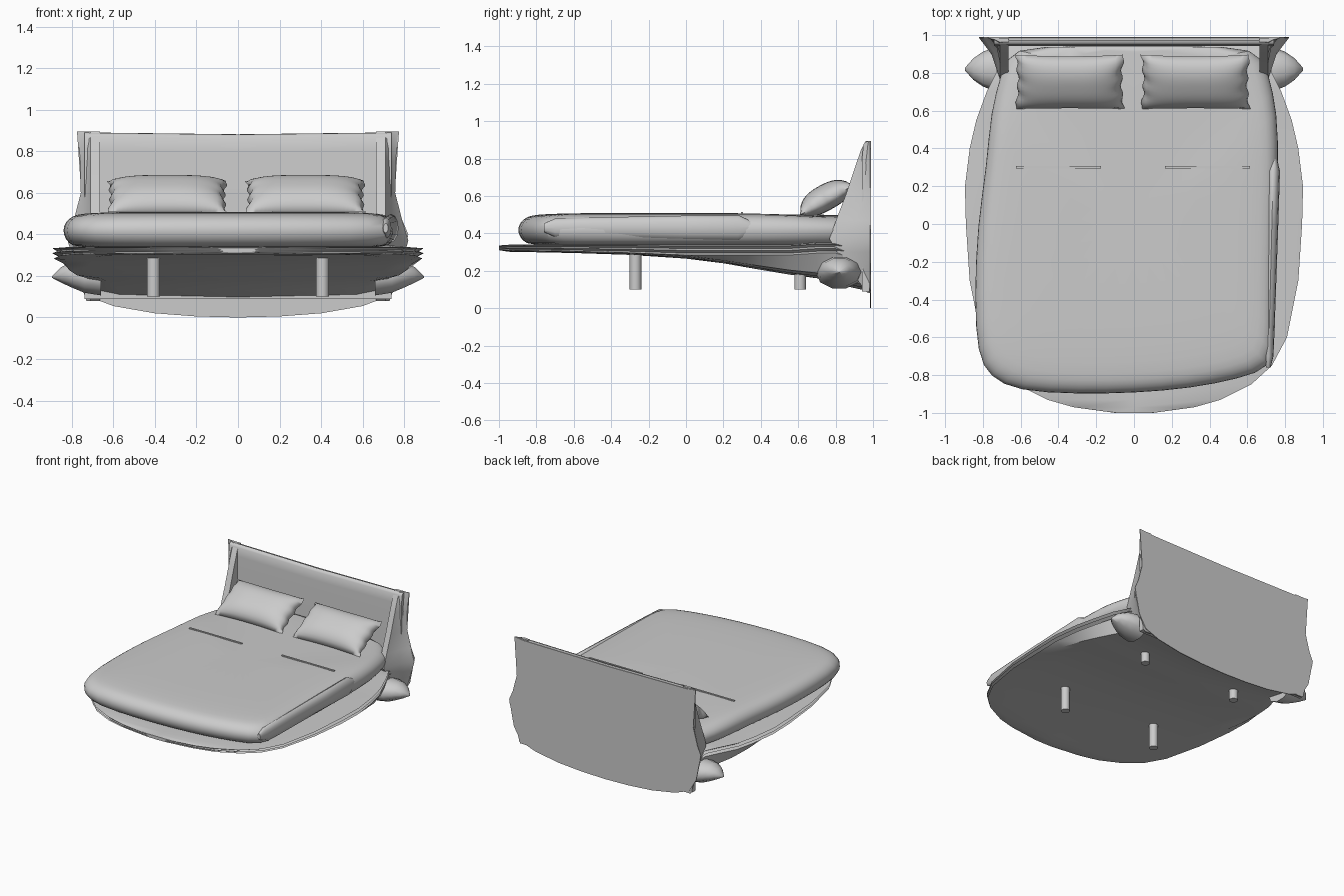
import bpy, bmesh, math
from mathutils import Vector

cube = bpy.data.objects.get("Cube")
if cube:
    bpy.data.objects.remove(cube, do_unlink=True)

grey = bpy.data.materials.new("light grey")
grey.use_nodes = True
grey.diffuse_color = (0.6, 0.6, 0.6, 1)
grey.node_tree.nodes["Principled BSDF"].inputs["Base Color"].default_value = grey.diffuse_color


def finish(name, bm, angle=40, subdivide=0):
    """Turn a bmesh into a shaded object."""
    bmesh.ops.recalc_face_normals(bm, faces=bm.faces)
    mesh = bpy.data.meshes.new(name)
    bm.to_mesh(mesh)
    bm.free()
    obj = bpy.data.objects.new(name, mesh)
    bpy.context.collection.objects.link(obj)
    mesh.materials.append(grey)
    if subdivide:
        mod = obj.modifiers.new("soften", "SUBSURF")
        mod.levels = mod.render_levels = subdivide
    bpy.ops.object.select_all(action="DESELECT")
    obj.select_set(True)
    bpy.context.view_layer.objects.active = obj
    bpy.ops.object.shade_smooth_by_angle(angle=math.radians(angle))
    return obj


def loft(name, rings, angle=40, subdivide=0):
    """Skin closed rings of equal length and cap both ends."""
    bm = bmesh.new()
    rows = [[bm.verts.new(p) for p in ring] for ring in rings]
    n = len(rows[0])
    for a, b in zip(rows, rows[1:]):
        for i in range(n):
            j = (i + 1) % n
            bm.faces.new((a[i], a[j], b[j], b[i]))
    bm.faces.new(rows[0])
    bm.faces.new(rows[-1])
    return finish(name, bm, angle, subdivide)


def mirrored(points):
    """Close a right-hand outline with its left-hand mirror image."""
    return points + [(-x, z) for x, z in reversed(points) if x > 0]


# Draped base: y, half width, top height, bottom height
stations = [(-1, .1, .335, .31), (-.97, .32, .338, .305), (-.93, .46, .34, .3),
            (-.85, .62, .34, .3), (-.75, .73, .34, .298), (-.6, .81, .34, .295),
            (-.3, .87, .34, .285), (0, .89, .34, .265), (.2, .895, .34, .24),
            (.4, .87, .34, .205), (.55, .835, .34, .18), (.7, .78, .35, .16),
            (.8, .73, .35, .13), (.98, .71, .3, .09)]
rings = []
for y, w, top, bottom in stations:
    h = top - bottom
    rim = min(h, .07)
    half = [(0, top), (w * .9, top), (w, top - rim * .1), (w - .025, top - rim * .3),
            (w, top - rim * .45), (w - .03, top - rim * .65), (w - .008, top - rim * .8),
            (w * .93, top - h * .85), (w * .8, bottom + h * .06), (0, bottom)]
    rings.append([(x, y, z) for x, z in mirrored(half)])
loft("draped_base", rings, 30)

# Mattress with duvet, pulled inward along its left front side
outline = [(-.66, .94), (-.7, .8), (-.76, .6), (-.78, .3), (-.83, 0), (-.845, -.4),
           (-.83, -.69), (-.765, -.81), (-.62, -.885), (-.3, -.9), (0, -.895),
           (.3, -.87), (.55, -.82), (.74, -.76), (.745, -.6), (.75, -.2), (.765, .3),
           (.76, .6), (.71, .8), (.66, .94), (.3, .94), (-.3, .94)]
levels = [(.335, .9), (.345, .95), (.375, .99), (.42, 1.005), (.46, .99),
          (.488, .95), (.5, .9), (.507, .75), (.51, .4)]
rings = []
for z, s in levels:
    ring = []
    for x, y in outline:
        back = 1 if y > .9 else s
        ring.append((x * s, y * back, z - (.012 if y > .7 and z > .45 else 0)))
    rings.append(ring)
loft("mattress", rings, 60, 1)

# Rolled duvet edge along the left side
rings = []
for y, r in [(-.76, .012), (-.7, .026), (-.4, .03), (0, .034), (.28, .036), (.36, .015)]:
    ring = []
    for i in range(12):
        a = math.tau * i / 12
        ring.append((.725 + .025 * (y + .2) + r * math.cos(a), y, .43 + r * 1.9 * math.sin(a)))
    rings.append(ring)
loft("duvet_side_fold", rings, 50)

# Narrow creases across the duvet
for side, cx in (("right", -.4), ("left", .39)):
    bm = bmesh.new()
    bmesh.ops.create_cube(bm, size=1)
    for v in bm.verts:
        v.co = (cx + v.co.x * .45, .3 + v.co.y * .012, .509 + v.co.z * .008)
    finish(side + "_duvet_crease", bm)


def pillow(name, cx):
    """Cushion with pinched corners, leaning on the headboard."""
    n, m = 28, 18
    tilt = math.radians(29)
    bm = bmesh.new()
    bmesh.ops.create_grid(bm, x_segments=n, y_segments=m, size=1)
    top = list(bm.verts)
    copy = bmesh.ops.duplicate(bm, geom=bm.verts[:] + bm.edges[:] + bm.faces[:])
    under = {v for v in copy["geom"] if isinstance(v, bmesh.types.BMVert)}
    for v in top + list(under):
        u, t = v.co.x, v.co.y
        puff = max(0, 1 - abs(u) ** 3.5) ** .5 * max(0, 1 - abs(t) ** 2.6) ** .6
        crinkle = .006 * math.sin(t * 11) * abs(u) ** 6
        x = u * (.275 + .012 * t * t) + crinkle
        d = t * (.155 + .01 * u * u)
        h = puff * (-.055 if v in under else .085)
        v.co = Vector((cx + x, .752 + d * math.cos(tilt) - h * math.sin(tilt),
                       .578 + d * math.sin(tilt) + h * math.cos(tilt)))
    bmesh.ops.remove_doubles(bm, verts=bm.verts, dist=.0005)
    finish(name, bm, 80)


pillow("right_pillow", -.34)
pillow("left_pillow", .325)

# Headboard: upright cushion slab with a softened top
profile = [(.982, .09), (.982, .87), (.972, .882), (.958, .88), (.948, .865), (.942, .8), (.942, .09)]
rings = []
for x in (-.74, -.35, 0, .35, .74):
    rings.append([(x, y, z + .012 * abs(x) * (z > .7)) for y, z in profile])
loft("headboard", rings, 50)

# Thin back cover with a curved lower hem
half = [(0, .878), (.7, .885), (.775, .895), (.755, .6), (.79, .47), (.82, .4), (.78, .2),
        (.72, .1), (.6, .055), (.4, .02), (.2, .005), (0, 0)]
loft("headboard_back_cover", [[(x, y, z) for x, z in mirrored(half)] for y in (.984, .99)], 30)

# Side wings: height, front edge y, outer x
wing = [(.08, .975, .73), (.2, .88, .77), (.3, .81, .8), (.37, .77, .82), (.47, .805, .79),
        (.6, .855, .757), (.75, .905, .76), (.85, .94, .768), (.895, .965, .775)]
for side, s in (("left", 1), ("right", -1)):
    rings = [[(s * .665, yf, z), (s * .71, yf - .003, z), (s * (.71 * .6 + xo * .4), yf * .4 + .59, z),
              (s * xo, .985, z), (s * .665, .985, z)] for z, yf, xo in wing]
    loft(side + "_headboard_wing", rings, 35)

    # Gathered cloth corner, tapering outward to a point
    rings = []
    for x, r, cz in [(.66, 1.1, .19), (.74, 1, .195), (.8, .8, .205), (.85, .5, .205), (.895, .06, .195)]:
        ring = []
        for i in range(10):
            a = math.tau * i / 10
            ring.append((s * x, .82 + .115 * r * math.cos(a), cz + .08 * r * math.sin(a)))
        rings.append(ring)
    loft(side + "_gathered_corner", rings, 50)

    # Legs
    for place, y, top in (("front", -.27, .31), ("back", .61, .22)):
        rings = []
        for z in (.1, top):
            rings.append([(s * .407 + .031 * math.cos(math.tau * i / 20),
                           y + .031 * math.sin(math.tau * i / 20), z) for i in range(20)])
        loft(f"{place}_{side}_leg", rings)
